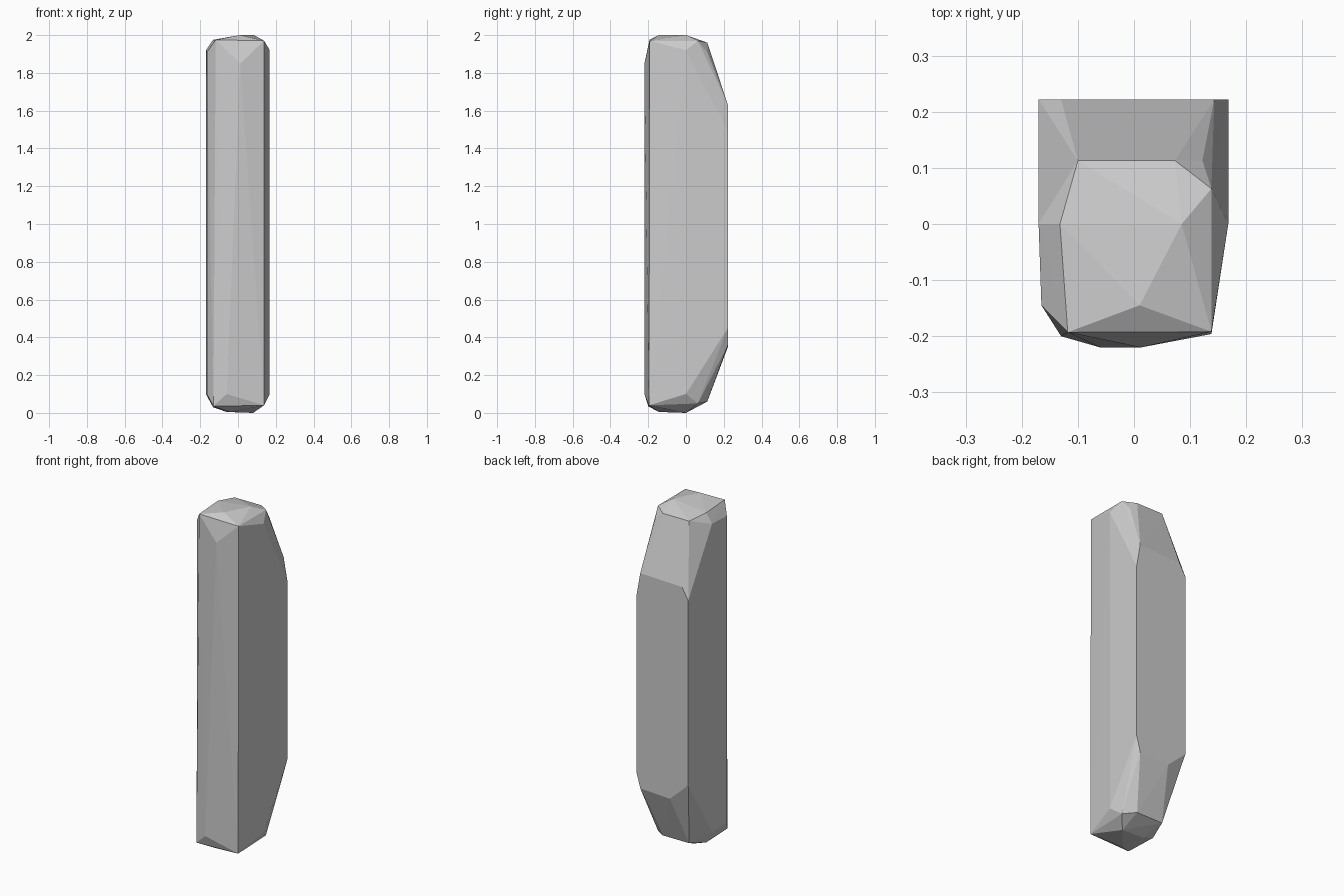
import bpy, bmesh

# Faceted stone bar: a convex shell stretched over a few rings of corners
top_cap = [(-0.10, 0.113, 1.96), (0.073, 0.113, 1.96), (0.138, 0.063, 1.97),
           (0.085, 0.0, 2.0), (0.01, -0.145, 2.0), (-0.118, -0.193, 1.975),
           (0.138, -0.192, 1.97), (-0.132, 0.0, 1.975), (0.122, 0.113, 1.91)]

bottom_cap = [(-0.10, 0.113, 0.06), (0.073, 0.113, 0.06), (0.138, 0.063, 0.05),
              (0.08, 0.0, 0.0), (-0.06, 0.0, 0.005), (-0.04, -0.145, 0.005),
              (-0.13, -0.2, 0.035), (0.138, -0.196, 0.04), (-0.132, 0.0, 0.03)]

# Flat back panel, with clipped corners
back_panel = [(0.168, 0.222, 1.49), (0.143, 0.222, 1.63), (-0.13, 0.222, 1.62),
              (-0.17, 0.222, 1.55), (-0.17, 0.222, 0.46), (-0.05, 0.222, 0.35),
              (0.143, 0.222, 0.36), (0.168, 0.222, 0.45)]

# Widest corners of both sides and the slanted ridge down the front
sides = [(x, 0.0, z) for x in (-0.17, 0.168) for z in (0.10, 1.92)]
sides += [(-0.165, -0.145, z) for z in (0.10, 1.91)]
ridge = [(0.012, -0.22, 1.85), (-0.06, -0.22, 0.10)]

bm = bmesh.new()
for p in top_cap + bottom_cap + back_panel + sides + ridge:
    bm.verts.new(p)
hull = bmesh.ops.convex_hull(bm, input=bm.verts[:])
unused = [g for g in hull["geom_interior"] if isinstance(g, bmesh.types.BMVert)]
bmesh.ops.delete(bm, geom=unused, context='VERTS')
bmesh.ops.recalc_face_normals(bm, faces=bm.faces[:])

mesh = bpy.data.meshes.new("stone_bar")
bm.to_mesh(mesh)
bm.free()

grey = bpy.data.materials.new("light grey")
grey.diffuse_color = (0.6, 0.6, 0.6, 1.0)
mesh.materials.append(grey)

bar = bpy.data.objects.new("stone_bar", mesh)
bpy.context.collection.objects.link(bar)
